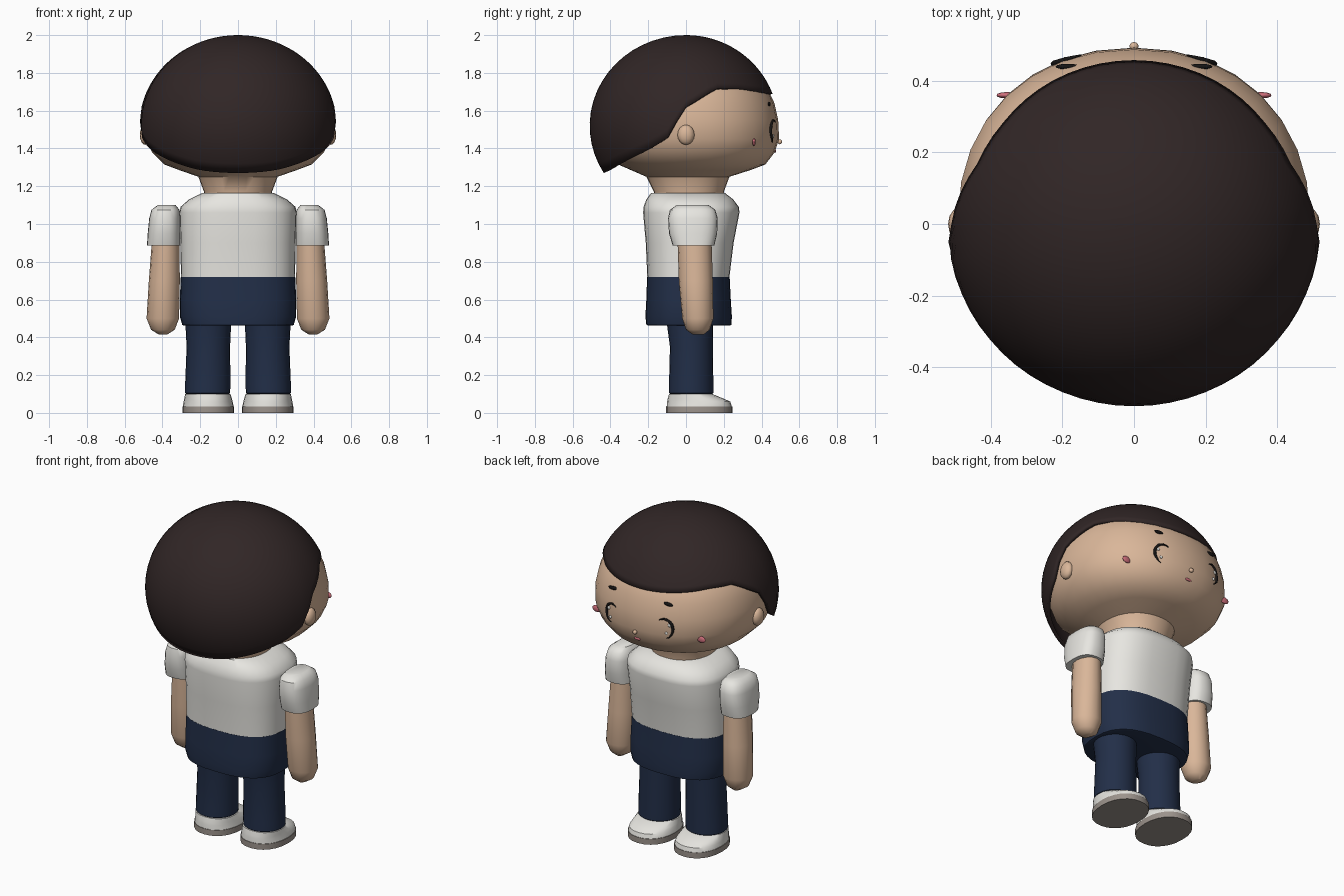
import bpy, bmesh, math
from mathutils import Vector

if "Cube" in bpy.data.objects:
    bpy.data.objects.remove(bpy.data.objects["Cube"])


def material(name, r, g, b):
    mat = bpy.data.materials.new(name)
    mat.use_nodes = True
    mat.diffuse_color = (r, g, b, 1)
    bsdf = next(n for n in mat.node_tree.nodes if n.type == 'BSDF_PRINCIPLED')
    bsdf.inputs["Base Color"].default_value = (r, g, b, 1)
    bsdf.inputs["Roughness"].default_value = 0.8
    return mat


skin = material("skin", .70, .47, .32)
hair_brown = material("dark brown hair", .03, .019, .019)
white = material("white cloth", .80, .79, .75)
navy = material("navy cloth", .016, .028, .065)
grey = material("grey sole", .33, .29, .26)
black = material("black", .008, .007, .007)
pink = material("pink", .62, .16, .20)


def finish(obj, mat, mirror=False, angle=40):
    """Assign colour, smooth shading and optional left-right mirroring."""
    obj.data.materials.append(mat)
    if obj.type == 'MESH':
        bpy.ops.object.select_all(action='DESELECT')
        obj.select_set(True)
        bpy.context.view_layer.objects.active = obj
        bpy.ops.object.shade_smooth_by_angle(angle=math.radians(angle))
    if mirror:
        centre = bpy.data.objects.get("mirror_centre")
        if not centre:
            centre = bpy.data.objects.new("mirror_centre", None)
            centre.hide_render = True
            bpy.context.collection.objects.link(centre)
        obj.modifiers.new("mirror", 'MIRROR').mirror_object = centre
    return obj


def mesh_object(name, bm):
    bmesh.ops.recalc_face_normals(bm, faces=bm.faces)
    mesh = bpy.data.meshes.new(name)
    bm.to_mesh(mesh)
    bm.free()
    obj = bpy.data.objects.new(name, mesh)
    bpy.context.collection.objects.link(obj)
    return obj


def unit_outline(a, power):
    """Point on a superellipse of radius one."""
    c, s = math.cos(a), math.sin(a)
    e = 2 / power
    return math.copysign(abs(c) ** e, c), math.copysign(abs(s) ** e, s)


def bridge(bm, rows):
    n = len(rows[0])
    for lower, upper in zip(rows, rows[1:]):
        for i in range(n):
            j = (i + 1) % n
            bm.faces.new((lower[i], lower[j], upper[j], upper[i]))


def loft(name, rings, mat, n=24, power=2.0, mirror=False, caps=True):
    """Skin over level rings given as z, x min, x max, y min, y max."""
    bm = bmesh.new()
    rows = []
    for z, x0, x1, y0, y1 in rings:
        row = []
        for i in range(n):
            u, v = unit_outline(math.tau * i / n, power)
            row.append(bm.verts.new(((x0 + x1) / 2 + u * (x1 - x0) / 2,
                                     (y0 + y1) / 2 + v * (y1 - y0) / 2, z)))
        rows.append(row)
    bridge(bm, rows)
    if caps:
        bm.faces.new(rows[0])
        bm.faces.new(rows[-1])
    return finish(mesh_object(name, bm), mat, mirror)


def blob(name, centre, size, mat, mirror=False):
    bm = bmesh.new()
    bmesh.ops.create_uvsphere(bm, u_segments=12, v_segments=8, radius=1)
    for v in bm.verts:
        v.co = Vector(centre) + v.co * Vector(size)
    return finish(mesh_object(name, bm), mat, mirror, 80)


def lerp_table(table, t):
    for (a, p), (b, q) in zip(table, table[1:]):
        if t <= b:
            return p + (q - p) * max(0, t - a) / (b - a)
    return table[-1][1]


# Head with neck
head_rings = [(z, -w, w, back, front) for z, w, back, front in (
    (1.14, .18, -.17, .20), (1.17, .18, -.17, .20), (1.25, .21, -.21, .23),
    (1.285, .31, -.29, .34), (1.315, .39, -.36, .42), (1.38, .455, -.43, .47),
    (1.45, .487, -.45, .493), (1.55, .492, -.46, .488), (1.64, .475, -.45, .468),
    (1.72, .445, -.42, .43), (1.83, .34, -.32, .33), (1.92, .18, -.18, .18))]
loft("head", head_rings, skin, n=32, power=2.15)


def face_point(x, z, lift=.004):
    """Point on the face surface, slightly raised."""
    w = lerp_table([(r[0], r[2]) for r in head_rings], z)
    back = lerp_table([(r[0], r[3]) for r in head_rings], z)
    front = lerp_table([(r[0], r[4]) for r in head_rings], z)
    v = (1 - abs(x / w) ** 2.15) ** (1 / 2.15)
    return Vector((x, (front + back) / 2 + v * (front - back) / 2 + lift, z))


# Hair cap: a dome whose lower edge varies from the fringe to the nape
hair_edge = ((-1, 1.27), (-.9, 1.285), (-.41, 1.39), (-.2, 1.45), (-.1, 1.54),
             (0, 1.62), (.21, 1.68), (.37, 1.722), (.65, 1.72), (1, 1.69))
bm = bmesh.new()
n, steps, mid, height = 64, 18, 1.52, .48
rows = []
for k in range(1, steps + 1):
    row = []
    for i in range(n):
        a = math.tau * i / n
        s = math.sin(a)
        low = math.acos((lerp_table(hair_edge, s) - mid) / height)
        p = low * k / steps
        r = math.sin(p)
        row.append(bm.verts.new((.522 * r * math.cos(a),
                                 (.51 if s < 0 else .49) * r * s,
                                 mid + height * math.cos(p))))
    rows.append(row)
bridge(bm, rows)
crown = bm.verts.new((0, 0, mid + height))
for i in range(n):
    bm.faces.new((crown, rows[0][i], rows[0][(i + 1) % n]))
hair = finish(mesh_object("hair", bm), hair_brown, angle=60)
shell = hair.modifiers.new("thickness", 'SOLIDIFY')
shell.thickness = .02
shell.offset = -1

# Ears, nose, cheeks and mouth
blob("ear", (.49, 0, 1.472), (.03, .045, .053), skin, True)
blob("nose", (0, .497, 1.435), (.013, .012, .013), skin)
blob("cheek", (.355, .36, 1.433), (.03, .009, .02), pink, True)
blob("mouth", face_point(0, 1.385, 0), (.022, .006, .008), pink)

# Brows
brow = face_point(.185, 1.635, 0)
blob("brow", brow, (.035, .008, .011), black, True)

# Eyelashes: tapered arcs around the outer side of each eye
curve = bpy.data.curves.new("eyelash", 'CURVE')
curve.dimensions = '3D'
curve.bevel_depth = .007
curve.bevel_resolution = 1
count = 14
spline = curve.splines.new('POLY')
spline.points.add(count - 1)
for i, point in enumerate(spline.points):
    t = i / (count - 1)
    a = math.radians(125 - 200 * t)
    point.co = (*face_point(.175 + .05 * math.cos(a), 1.49 + .06 * math.sin(a), .001), 1)
    point.radius = .25 + math.sin(math.pi * t)
lash = bpy.data.objects.new("eyelash", curve)
bpy.context.collection.objects.link(lash)
finish(lash, black, True)

# Eye highlights
for x, z, size in ((.205, 1.515, .011), (.19, 1.465, .009)):
    blob("eye_highlight", face_point(x, z, 0), (size, .005, size), white, True)

# Shirt and waist garment
loft("shirt", [(.72, -.302, .302, -.205, .23), (.9, -.305, .305, -.213, .252),
               (1.06, -.31, .31, -.227, .283), (1.09, -.305, .305, -.225, .28),
               (1.13, -.26, .26, -.21, .25), (1.165, -.19, .19, -.185, .205)],
     white, n=32, power=2.6)
loft("shorts", [(.462, -.285, .285, -.20, .23), (.466, -.295, .295, -.21, .24),
                (.51, -.308, .308, -.215, .243), (.6, -.308, .308, -.21, .237),
                (.72, -.303, .303, -.206, .231)], navy, n=32, power=2.6)

# Sleeves and arms
sleeve = loft("sleeve", [(.885, .305, .482, -.07, .15), (.95, .305, .478, -.09, .165),
                         (1.03, .305, .470, -.095, .168), (1.075, .31, .458, -.085, .155),
                         (1.1, .33, .425, -.05, .12)],
              white, power=2.6, mirror=True)
loft("arm", [(.415, .375, .42, .035, .095), (.44, .335, .46, .0, .125),
             (.5, .312, .484, -.02, .145), (.7, .308, .472, -.038, .142),
             (.92, .31, .455, -.045, .135)], skin, n=16, mirror=True)

# Legs and shoes
loft("leg", [(.09, .06, .265, -.07, .125), (.105, .042, .28, -.09, .145),
             (.15, .040, .28, -.09, .145), (.35, .042, .272, -.085, .142),
             (.5, .035, .28, -.105, .145)], navy, mirror=True)
loft("shoe_sole", [(0, .02, .295, -.105, .245), (.035, .02, .295, -.105, .245)],
     grey, power=2.2, mirror=True)
loft("shoe_upper", [(.035, .023, .292, -.102, .242), (.06, .028, .288, -.1, .235),
                    (.075, .032, .285, -.097, .2), (.1, .04, .28, -.09, .14)],
     white, power=2.2, mirror=True)
